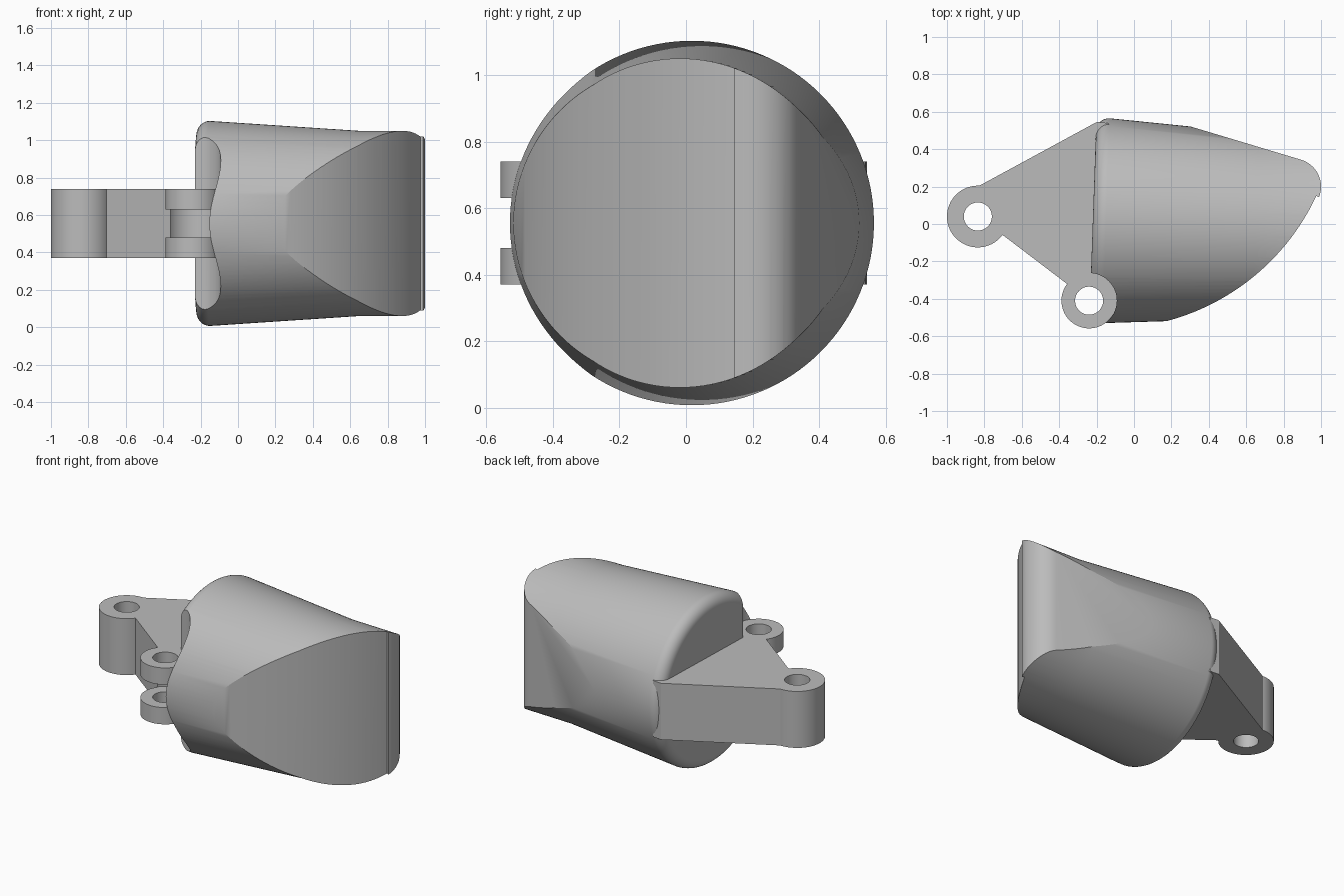
import bpy
import bmesh
from math import sin, cos, pi, radians, atan
from mathutils import Matrix, Vector

if "Cube" in bpy.data.objects:
    bpy.data.objects.remove(bpy.data.objects["Cube"], do_unlink=True)

grey = bpy.data.materials.new("plain grey")
grey.use_nodes = True
colour = (0.5, 0.5, 0.5, 1)
grey.diffuse_color = colour
grey.node_tree.nodes["Principled BSDF"].inputs["Base Color"].default_value = colour

MID = 0.555                  # height of the centre line
LOW, HIGH = 0.37, 0.74       # bracket thickness
SLOT_LOW, SLOT_HIGH = 0.48, 0.63
HINGE, PIVOT = (-0.24, -0.41), (-0.835, 0.04)
HINGE_R, PIVOT_R, HOLE_R = 0.148, 0.165, 0.075


def finish(name, bm):
    bmesh.ops.recalc_face_normals(bm, faces=bm.faces)
    mesh = bpy.data.meshes.new(name)
    bm.to_mesh(mesh)
    bm.free()
    mesh.materials.append(grey)
    obj = bpy.data.objects.new(name, mesh)
    bpy.context.collection.objects.link(obj)
    return obj


def prism(name, outline, low, high):
    """Extrude a plan outline upward."""
    bm = bmesh.new()
    base = bm.faces.new([bm.verts.new((x, y, low)) for x, y in outline])
    top = bmesh.ops.extrude_face_region(bm, geom=[base])["geom"]
    bmesh.ops.translate(bm, vec=(0, 0, high - low),
                        verts=[v for v in top if isinstance(v, bmesh.types.BMVert)])
    return finish(name, bm)


def arc(centre, radius, start, end, steps):
    angles = [radians(start + (end - start) * i / steps) for i in range(steps + 1)]
    return [(centre[0] + radius * cos(a), centre[1] + radius * sin(a)) for a in angles]


def disc(name, centre, radius, low, high):
    return prism(name, arc(centre, radius, 0, 360, 64)[:-1], low, high)


def combine(obj, other, operation):
    mod = obj.modifiers.new("combine", "BOOLEAN")
    mod.operation = operation
    mod.solver = "EXACT"
    mod.object = other
    bpy.context.view_layer.objects.active = obj
    bpy.ops.object.modifier_apply(modifier=mod.name)
    bpy.data.objects.remove(other, do_unlink=True)


def smooth(obj):
    bpy.ops.object.select_all(action="DESELECT")
    obj.select_set(True)
    bpy.context.view_layer.objects.active = obj
    bpy.ops.object.shade_smooth_by_angle(angle=radians(25))


# Fingertip body: a slightly tilted, tapered round bar with a rounded base
profile = [(0, 0)] + [(t, r) for t, r in arc((0.07, 0.478), 0.07, 180, 90, 8)]
profile += [(0.87, 0.495), (1.4, 0.495), (1.4, 0)]
bm = bmesh.new()
verts = [bm.verts.new((t, 0, r)) for t, r in profile]
edges = [bm.edges.new(pair) for pair in zip(verts, verts[1:])]
bmesh.ops.spin(bm, geom=verts + edges, cent=(0, 0, 0), axis=(1, 0, 0),
               angle=2 * pi, steps=128, use_merge=True)
bmesh.ops.remove_doubles(bm, verts=bm.verts, dist=0.0005)
tilt = Matrix.Rotation(-atan(0.035), 4, "Z")
bm.transform(Matrix.Translation(Vector((-0.22, 0.02, MID))) @ tilt)
body = finish("fingertip_body", bm)

# Curved front, rounded tip and sloping back, cut as one plan outline
tip = arc((-0.14, 0.67), 1.23, -80, -25, 32)
tip += arc((0.85, 0.2), 0.15, -22, 73, 16)
tip += [(0.3, 0.522), (0.1, 0.8), (-0.6, 0.8), (-0.6, -0.8), (0.0, -0.8)]
combine(body, prism("tip_cutter", tip, -0.2, 1.4), "INTERSECT")

# Clearance in the body around the hinge
combine(body, disc("clearance_cutter", HINGE, HINGE_R, -0.2, 1.4), "DIFFERENCE")
smooth(body)

# Bracket: a flat web between the two pivots, running into the body
web = [PIVOT, (-0.72, -0.045), HINGE, (0, -0.2), (0, 0.4),
       (-0.14, 0.54), (-0.2, 0.545), (-0.83, 0.203)]
bracket = prism("bracket", web, LOW, HIGH)
combine(bracket, disc("pivot_boss", PIVOT, PIVOT_R, LOW, HIGH), "UNION")
combine(bracket, disc("hinge_boss", HINGE, HINGE_R, LOW, HIGH), "UNION")
combine(bracket, disc("slot_cutter", HINGE, HINGE_R + 0.003, SLOT_LOW, SLOT_HIGH), "DIFFERENCE")
for centre in (HINGE, PIVOT):
    combine(bracket, disc("hole_cutter", centre, HOLE_R, 0, 1), "DIFFERENCE")
smooth(bracket)
